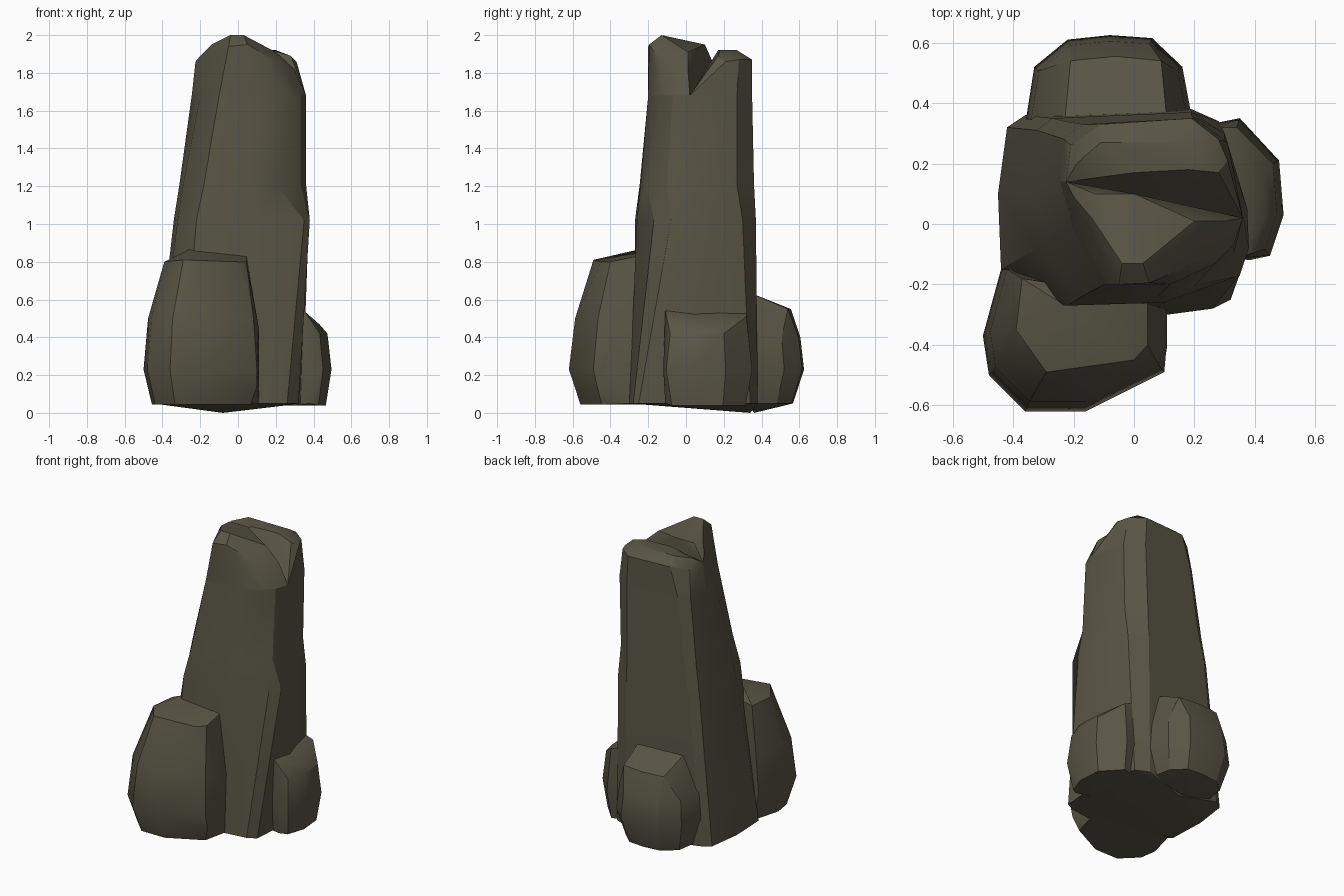
import bpy, bmesh, math

stone = bpy.data.materials.new("dark olive stone")
stone.diffuse_color = (0.10, 0.092, 0.06, 1)


def finish(name, bm):
    bmesh.ops.recalc_face_normals(bm, faces=bm.faces[:])
    mesh = bpy.data.meshes.new(name)
    bm.to_mesh(mesh)
    bm.free()
    mesh.materials.append(stone)
    ob = bpy.data.objects.new(name, mesh)
    bpy.context.collection.objects.link(ob)
    bpy.ops.object.select_all(action='DESELECT')
    ob.select_set(True)
    bpy.context.view_layer.objects.active = ob
    bpy.ops.object.shade_smooth_by_angle(angle=math.radians(28))
    return ob


def hull(name, points):
    bm = bmesh.new()
    for p in points:
        bm.verts.new(p)
    res = bmesh.ops.convex_hull(bm, input=bm.verts[:])
    inner = {g for g in res["geom_interior"] + res["geom_unused"] if isinstance(g, bmesh.types.BMVert)}
    bmesh.ops.delete(bm, geom=list(inner), context='VERTS')
    bmesh.ops.dissolve_limit(bm, angle_limit=math.radians(3), verts=bm.verts[:], edges=bm.edges[:])
    return finish(name, bm)


def boulder(name, outline, anchor, levels, top):
    # outline repeated at each height, scaled about the anchor, plus top points
    pts = [(anchor[0] + (x - anchor[0]) * s, anchor[1] + (y - anchor[1]) * s, z)
           for z, s in levels for x, y in outline]
    return hull(name, pts + top)


# main pillar: cross-sections, counter-clockwise from the front left edge
sections = [
    (0.05, [(-.30, -.27), (.11, -.30), (.26, -.28), (.32, -.25), (.34, .05), (.28, .34),
            (.19, .38), (-.36, .36), (-.42, .32), (-.45, .10), (-.44, -.15)]),
    (1.02, [(-.22, -.27), (.10, -.26), (.35, -.17), (.38, -.08), (.375, .05), (.30, .30),
            (.19, .37), (-.27, .35), (-.32, .31), (-.34, .10), (-.32, -.08)]),
    (1.21, [(-.18, -.245), (.08, -.24), (.20, -.205), (.33, -.10), (.36, .03), (.30, .27),
            (.19, .36), (-.23, .34), (-.29, .30), (-.31, .12), (-.29, -.06)]),
    (1.68, [(-.10, -.20), (.12, -.20), (.27, -.13), (.33, -.07), (.36, .02), (.31, .27),
            (.20, .35), (-.17, .33), (-.23, .28), (-.245, .14), (-.20, -.02)]),
]
bm = bmesh.new()
rings = [[bm.verts.new((x, y, z)) for x, y in pts] for z, pts in sections]
n = len(rings[0])
for a, b in zip(rings, rings[1:]):
    for i in range(n):
        j = (i + 1) % n
        bm.faces.new((a[i], a[j], b[j], b[i]))
bm.faces.new(rings[-1])
low = bm.verts.new((-0.08, 0.34, 0.0))
for i in range(n):
    bm.faces.new((rings[0][(i + 1) % n], rings[0][i], low))
finish("pillar", bm)

# two shards on the pillar top, with the rising crack between them
rim = [(x, y, 1.68) for x, y in sections[-1][1]]
crack_end = (-0.225, 0.14, 1.86)
hull("front_shard", rim[0:5] + rim[9:11] + [
    crack_end, (-.20, .09, 1.89), (-.14, .02, 1.95), (-.04, -.13, 2.0), (.03, -.13, 2.0),
    (-.13, .10, 1.95), (0, .10, 1.95), (.20, .01, 1.91), (.30, .01, 1.82),
    (-.05, -.20, 1.94), (.05, -.195, 1.95), (.20, -.13, 1.86)])
hull("rear_shard", rim[4:10] + [
    crack_end, (-.19, .20, 1.90), (0, .17, 1.92), (.18, .18, 1.92), (.28, .17, 1.89),
    (.31, .21, 1.86), (.20, .27, 1.92), (-.11, .27, 1.92), (.19, .35, 1.87),
    (-.11, .33, 1.87), (.28, .28, 1.87), (-.21, .26, 1.85)])

# boulders leaning on the base
boulder("front_boulder",
        [(-.44, -.15), (-.46, -.27), (-.50, -.37), (-.48, -.50), (-.36, -.62),
         (-.16, -.62), (.10, -.49), (.11, -.40), (.11, -.25)],
        (-0.16, -0.15), [(0.045, 0.87), (0.23, 1.0), (0.50, 0.93)],
        [(.10, -.47, .14), (.11, -.28, .05), (.11, -.38, .45), (.11, -.25, .45),
         (-.37, -.18, .80), (-.39, -.35, .80), (-.29, -.49, .81), (0, -.45, .80),
         (.045, -.40, .80), (.045, -.25, .83), (-.26, -.25, .865)])
boulder("back_boulder",
        [(-.36, .33), (-.33, .52), (-.22, .61), (-.08, .625), (.06, .615), (.16, .52), (.19, .36)],
        (-0.08, 0.30), [(0.05, 0.82), (0.23, 1.0), (0.40, 0.94)],
        [(-.08, .36, 0), (-.21, .54, .55), (-.06, .555, .55), (.09, .54, .55),
         (-.23, .33, .64), (.11, .33, .64)])
boulder("right_boulder",
        [(.25, .33), (.35, .35), (.48, .21), (.495, .03), (.45, -.105), (.38, -.12), (.28, -.10)],
        (0.28, 0.11), [(0.04, 0.86), (0.23, 1.0), (0.42, 0.90)],
        [(.38, -.11, .05), (.43, .02, .47), (.43, .18, .46), (.34, .32, .51), (.35, -.11, .54),
         (.28, .32, .53), (.28, -.10, .55)])
